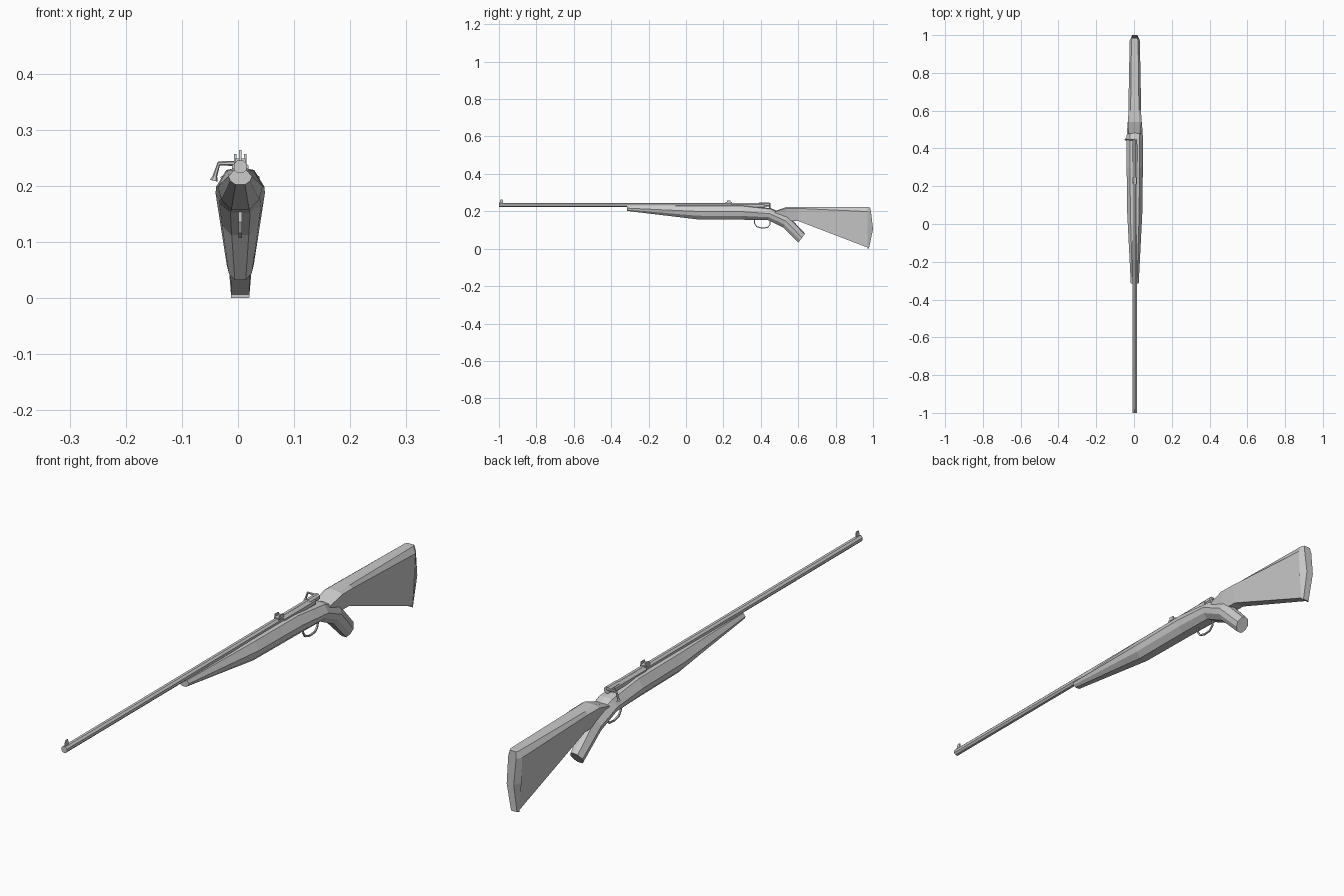
import bpy, bmesh, math
from mathutils import Vector

if "Cube" in bpy.data.objects:
    bpy.data.objects.remove(bpy.data.objects["Cube"])

CX = 0.004  # centre plane of the rifle; the bolt handle offsets the bounds


def make_object(name, bm):
    bmesh.ops.recalc_face_normals(bm, faces=bm.faces)
    me = bpy.data.meshes.new(name)
    bm.to_mesh(me)
    bm.free()
    ob = bpy.data.objects.new(name, me)
    bpy.context.collection.objects.link(ob)
    return ob


def skin(name, rings):
    """Bridge a list of equal-sized point rings and cap both ends."""
    bm = bmesh.new()
    loops = [[bm.verts.new(p) for p in r] for r in rings]
    n = len(loops[0])
    for a, b in zip(loops, loops[1:]):
        for i in range(n):
            j = (i + 1) % n
            bm.faces.new((a[i], a[j], b[j], b[i]))
    bm.faces.new(loops[0][::-1])
    bm.faces.new(loops[-1])
    return make_object(name, bm)


def loft(name, half_profile, sections):
    """Mirror a half profile and loft it; section = bottom (y,z), top (y,z), half width."""
    prof = half_profile + [(-u, v) for u, v in reversed(half_profile) if u > 0]
    rings = []
    for by, bz, ty, tz, w in sections:
        ring = []
        for u, v in prof:
            t = (v + 1) / 2
            ring.append((CX + u * w, by + (ty - by) * t, bz + (tz - bz) * t))
        rings.append(ring)
    return skin(name, rings)


def tube(name, pts, radii, n=6, side=Vector((1, 0, 0))):
    """Sweep an n-gon along a planar path; side is the normal of that plane."""
    pts = [Vector(p) for p in pts]
    rings = []
    for i, p in enumerate(pts):
        d = (pts[min(i + 1, len(pts) - 1)] - pts[max(i - 1, 0)]).normalized()
        up = side.cross(d)
        rings.append([p + radii[i] * (side * math.cos(a) + up * math.sin(a))
                      for a in (2 * math.pi * (k + 0.5) / n for k in range(n))])
    return skin(name, rings)


def plate(name, x, thick, outline):
    """Flat part: a (y,z) outline extruded in x."""
    return skin(name, [[(x + s * thick / 2, y, z) for y, z in outline] for s in (-1, 1)])


# Fore-end, body and pistol grip in one sweep
loft("stock", [(0, 1), (.58, .85), (1, .1), (.85, -.5), (.4, -1)], [
    (-.316, .202, -.316, .229, .021),
    (.06, .157, .06, .234, .040),
    (.30, .155, .30, .234, .043),
    (.44, .152, .455, .216, .044),
    (.52, .112, .545, .178, .038),
    (.60, .032, .637, .080, .024)])

# Shoulder stock and butt plate
butt_profile = [(.65, 1), (1, .78), (.6, -1)]
loft("butt_stock", butt_profile, [
    (.46, .165, .48, .203, .032),
    (.535, .15, .540, .224, .035),
    (.60, .148, .60, .224, .034),
    (.971, .006, .971, .222, .027)])
w = lambda k: [(CX + x, y, z) for x, y, z in k]
skin("butt_plate", [
    w([(.018, .971, .222), (.027, .971, .198), (.025, .971, .11), (.016, .971, 0),
       (-.016, .971, 0), (-.025, .971, .11), (-.027, .971, .198), (-.018, .971, .222)]),
    w([(.013, .984, .221), (.016, .989, .198), (.014, 1, .105), (.012, .978, 0),
       (-.012, .978, 0), (-.014, 1, .105), (-.016, .989, .198), (-.013, .984, .221)])])

# Barrel, receiver and bolt
tube("barrel", [(CX, -1, .234), (CX, .40, .234)], [.0125] * 2, 8)
tube("receiver", [(CX, .24, .230), (CX, .42, .230)], [.016] * 2, 8)
tube("bolt", [(CX, .39, .236), (CX, .447, .236)], [.0125] * 2, 8)
tube("bolt_handle", [(CX, .447, .240), (-.034, .447, .240), (-.041, .447, .218),
                     (-.043, .447, .209)],
     [.005, .004, .004, .007], 6, Vector((0, 1, 0)))

# Sights
plate("front_sight", CX, .004, [(-.998, .243), (-.978, .243), (-.980, .264), (-.992, .264)])
plate("rear_sight_base", CX, .018, [(.212, .238), (.245, .238), (.245, .249), (.212, .249)])
for s, side in ((-1, "left"), (1, "right")):
    plate("rear_sight_ear_" + side, CX + s * .009, .004,
          [(.217, .242), (.240, .242), (.238, .257), (.219, .257)])

# Trigger guard
tube("trigger_guard", [(CX, y, z) for y, z in
     [(.368, .16), (.366, .136), (.378, .118), (.405, .110), (.435, .113),
      (.449, .128), (.451, .16)]], [.004] * 7, 4)
